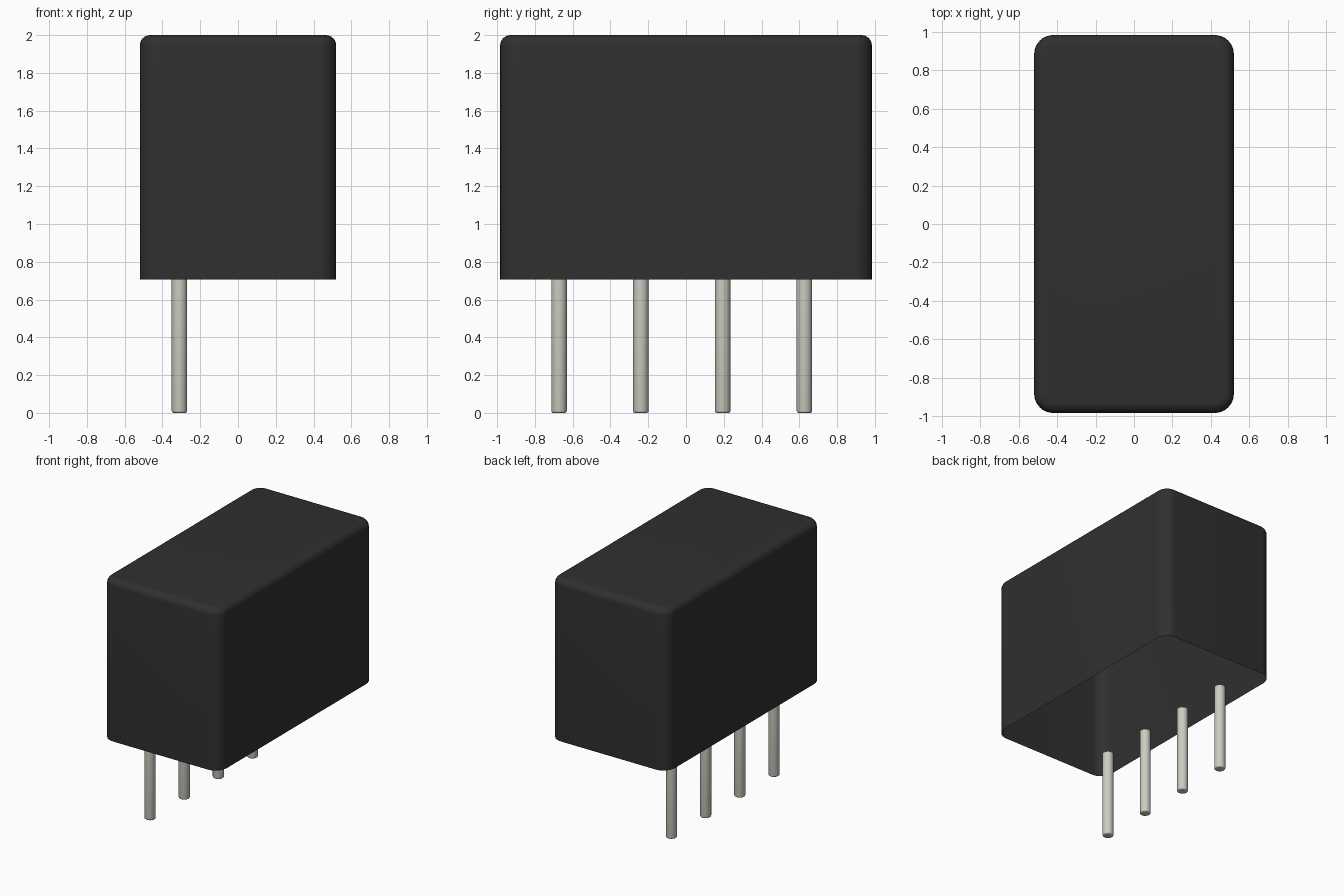
import bpy, bmesh, math

if "Cube" in bpy.data.objects:
    bpy.data.objects.remove(bpy.data.objects["Cube"], do_unlink=True)


def make_material(name, color):
    mat = bpy.data.materials.new(name)
    mat.use_nodes = True
    mat.diffuse_color = (*color, 1)
    bsdf = next(n for n in mat.node_tree.nodes if n.type == "BSDF_PRINCIPLED")
    bsdf.inputs["Base Color"].default_value = (*color, 1)
    return mat


def finish(bm, name, mat, angle):
    mesh = bpy.data.meshes.new(name)
    bm.to_mesh(mesh)
    bm.free()
    mesh.materials.append(mat)
    obj = bpy.data.objects.new(name, mesh)
    bpy.context.collection.objects.link(obj)
    bpy.ops.object.select_all(action="DESELECT")
    obj.select_set(True)
    bpy.context.view_layer.objects.active = obj
    bpy.ops.object.shade_smooth_by_angle(angle=math.radians(angle))
    return obj


black = make_material("black plastic", (0.030, 0.029, 0.029))
metal = make_material("pin metal", (0.61, 0.60, 0.53))

HALF_X, HALF_Y = 0.52, 0.984
BASE_Z, TOP_Z = 0.706, 2.0

# Casing: thin shell, open underneath, with rounded corners and top rim
bm = bmesh.new()
bmesh.ops.create_cube(bm, size=1)
for v in bm.verts:
    v.co = (v.co.x * 2 * HALF_X, v.co.y * 2 * HALF_Y,
            TOP_Z if v.co.z > 0 else BASE_Z)
upright = [e for e in bm.edges if abs(e.verts[0].co.z - e.verts[1].co.z) > 0.5]
bmesh.ops.bevel(bm, geom=upright, offset=0.1, segments=8, profile=0.5,
                affect="EDGES")
bottom = [f for f in bm.faces if all(v.co.z < BASE_Z + 0.01 for v in f.verts)]
bmesh.ops.delete(bm, geom=bottom, context="FACES")
rim = [e for e in bm.edges if all(v.co.z > TOP_Z - 0.01 for v in e.verts)]
bmesh.ops.bevel(bm, geom=rim, offset=0.055, segments=6, profile=0.5,
                affect="EDGES")
finish(bm, "casing", black, 40)

# Row of four round pins with slightly chamfered tips
for i in range(4):
    bm = bmesh.new()
    bmesh.ops.create_cone(bm, cap_ends=True, segments=32, radius1=0.041,
                          radius2=0.041, depth=BASE_Z)
    bmesh.ops.translate(bm, verts=bm.verts,
                        vec=(-0.31, -0.672 + 0.433 * i, BASE_Z / 2))
    tip = [e for e in bm.edges if all(v.co.z < 0.01 for v in e.verts)]
    bmesh.ops.bevel(bm, geom=tip, offset=0.01, segments=3, profile=0.5,
                    affect="EDGES")
    finish(bm, f"pin_{i + 1}", metal, 40)
